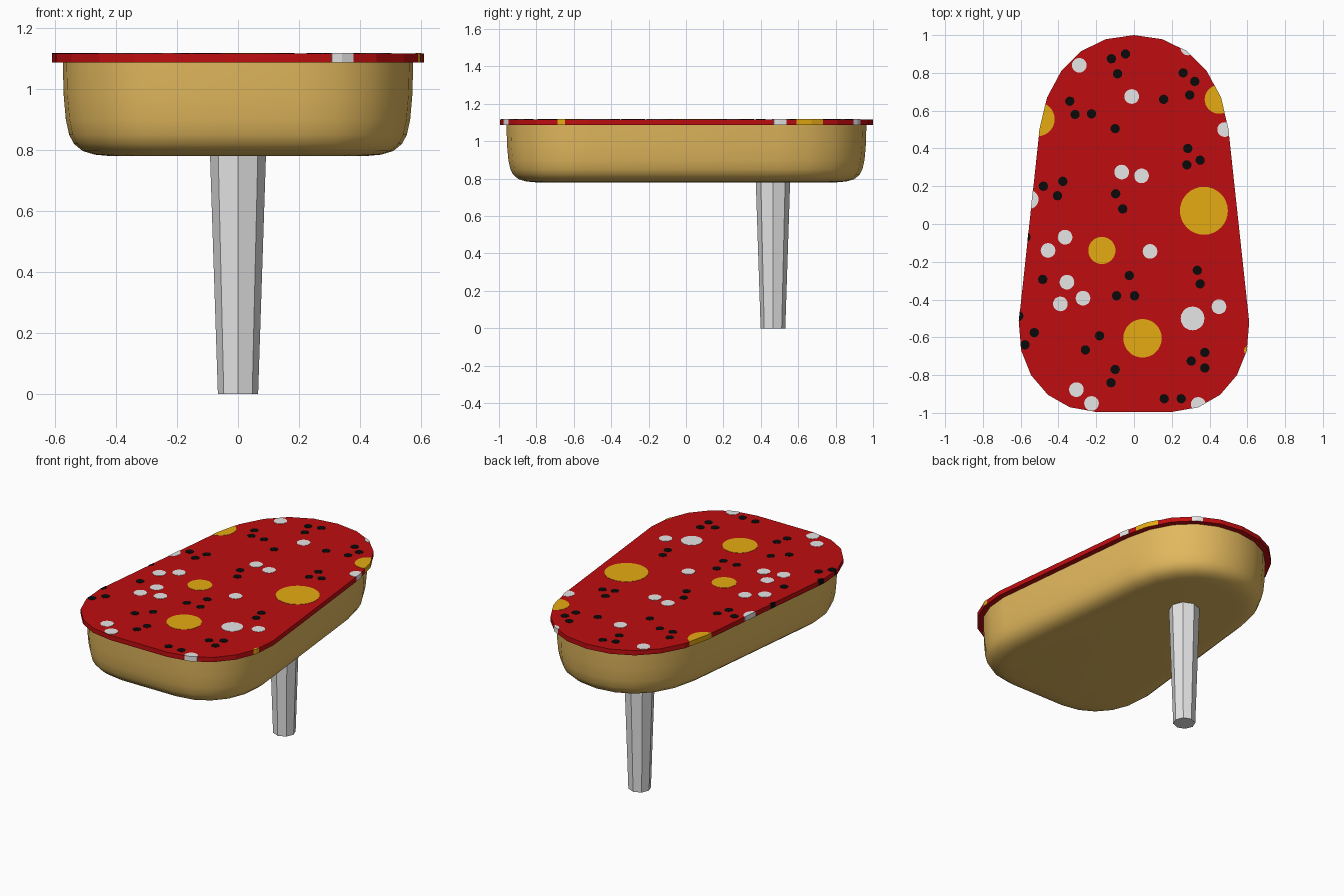
import bpy, math
from mathutils import Vector

if "Cube" in bpy.data.objects:
    bpy.data.objects.remove(bpy.data.objects["Cube"])


def material(name, rgb):
    m = bpy.data.materials.new(name)
    m.diffuse_color = (*rgb, 1)
    m.use_nodes = True
    m.node_tree.nodes["Principled BSDF"].inputs["Base Color"].default_value = m.diffuse_color
    return m


RED = material("red", (0.52, 0.004, 0.005))
TAN = material("tan", (0.76, 0.48, 0.11))
GREY = material("light grey", (0.78, 0.78, 0.78))
WHITE = material("white", (0.79, 0.79, 0.79))
YELLOW = material("mustard", (0.78, 0.41, 0.006))
BLACK = material("black", (0.003, 0.003, 0.003))


def add_mesh(name, verts, faces, mat, smooth=False):
    me = bpy.data.meshes.new(name)
    me.from_pydata(verts, [], faces)
    me.materials.append(mat)
    if smooth:
        me.shade_smooth()
        me.set_sharp_from_angle(angle=math.radians(40))
    ob = bpy.data.objects.new(name, me)
    bpy.context.collection.objects.link(ob)
    return ob


def loft(rings):
    """Closed skin through equal rings of 3D points, counter-clockwise, bottom to top."""
    n = len(rings[0])
    verts = [p for r in rings for p in r]
    faces = [tuple(reversed(range(n))), tuple(range(len(verts) - n, len(verts)))]
    for k in range(len(rings) - 1):
        for i in range(n):
            j = (i + 1) % n
            faces.append((k * n + i, k * n + j, (k + 1) * n + j, (k + 1) * n + i))
    return verts, faces


def offset(poly, d):
    """Move every edge of a convex outline outward by d."""
    out = []
    for i, p in enumerate(poly):
        a = (p - poly[i - 1]).normalized()
        b = (poly[(i + 1) % len(poly)] - p).normalized()
        na, nb = Vector((a.y, -a.x)), Vector((b.y, -b.x))
        out.append(p + (na + nb) * d / (1 + na.dot(nb)))
    return out


def at_z(poly, z):
    return [(p.x, p.y, z) for p in poly]


def clip(poly, outline):
    """Keep the part of poly inside a convex outline."""
    for i, a in enumerate(outline):
        e = outline[(i + 1) % len(outline)] - a
        n = Vector((e.y, -e.x)).normalized()
        out = []
        for j, q in enumerate(poly):
            p = poly[j - 1]
            dp, dq = (p - a).dot(n), (q - a).dot(n)
            if dp * dq < 0:
                out.append(p.lerp(q, dp / (dp - dq)))
            if dq <= 0:
                out.append(q)
        poly = out
    return poly


# Outline: right half from front to back, mirrored
half = [(0.2, -0.995), (0.34, -0.97), (0.455, -0.905), (0.545, -0.8), (0.597, -0.67),
        (0.61, -0.52), (0.5, 0.5), (0.46, 0.67), (0.385, 0.81), (0.28, 0.915), (0.15, 0.978)]
outline = [Vector(p) for p in half] + [Vector((0, 1))]
outline += [Vector((-x, y)) for x, y in reversed(half)]

# Top plate
Z0, Z1 = 1.087, 1.117
add_mesh("top_plate", *loft([at_z(outline, Z0), at_z(outline, Z1)]), RED)

# Rounded body under the plate: (inset, height) from bottom to top
profile = [(0.195, 0.78), (0.14, 0.785), (0.1, 0.797), (0.072, 0.82), (0.056, 0.85),
           (0.045, 0.9), (0.038, 0.98), (0.035, 1.088)]
add_mesh("body", *loft([at_z(offset(outline, -d), z) for d, z in profile]), TAN, True)

# Tapered octagonal leg
leg = [[(r * math.cos(i * math.pi / 4), 0.465 + r * math.sin(i * math.pi / 4), z)
        for i in range(8)] for r, z in [(0.066, 0), (0.092, 0.79)]]
add_mesh("leg", *loft(leg), GREY)

# Painted spots: thin plates, wrapping over the rim where they meet it
skin = offset(outline, 0.001)


def spots(name, mat, items, sides):
    verts, faces = [], []
    for x, y, r in items:
        disc = [Vector((x + r * math.cos(2 * math.pi * i / sides),
                        y + r * math.sin(2 * math.pi * i / sides))) for i in range(sides)]
        shape = clip(disc, skin)
        if len(shape) < 3:
            continue
        low = Z1 - 0.001 if shape == disc else Z0 + 0.0005
        v, f = loft([at_z(shape, low), at_z(shape, Z1 + 0.0015)])
        faces += [tuple(i + len(verts) for i in face) for face in f]
        verts += v
    add_mesh(name, verts, faces, mat)


spots("mustard_spots", YELLOW, [
    (0.37, 0.07, 0.127), (-0.17, -0.14, 0.072), (0.045, -0.605, 0.102),
    (0.45, 0.66, 0.076), (-0.51, 0.555, 0.09), (0.608, -0.67, 0.025)], 32)

white = [(-.29, .84), (.285, .932), (-.012, .675), (.48, .5), (-.065, .275), (.04, .255),
         (-.365, -.07), (-.455, -.14), (.085, -.145), (-.355, -.308), (-.39, -.423),
         (-.27, -.393), (.45, -.438), (-.305, -.877), (-.225, -.95), (.34, -.955)]
spots("white_spots", WHITE, [(x, y, 0.039) for x, y in white]
      + [(0.31, -0.5, 0.063), (-0.555, 0.13, 0.05)], 20)

black = [(-.045, .9), (-.12, .875), (-.087, .795), (.26, .8), (.322, .755), (.295, .683),
         (.157, .66), (-.34, .65), (-.312, .58), (-.225, .583), (-.1, .505), (.285, .4),
         (.28, .313), (.35, .338), (-.48, .2), (-.377, .226), (-.405, .15), (-.097, .16),
         (-.06, .08), (-.572, -.07), (-.483, -.293), (-.025, -.273), (-.092, -.38),
         (.003, -.38), (.335, -.245), (.35, -.317), (-.61, -.488), (-.528, -.575),
         (-.577, -.64), (-.182, -.592), (-.257, -.667), (-.1, -.77), (-.122, -.84),
         (.375, -.68), (.303, -.725), (.375, -.762), (.16, -.925), (.25, -.925)]
spots("black_spots", BLACK, [(x, y, 0.025) for x, y in black], 12)
